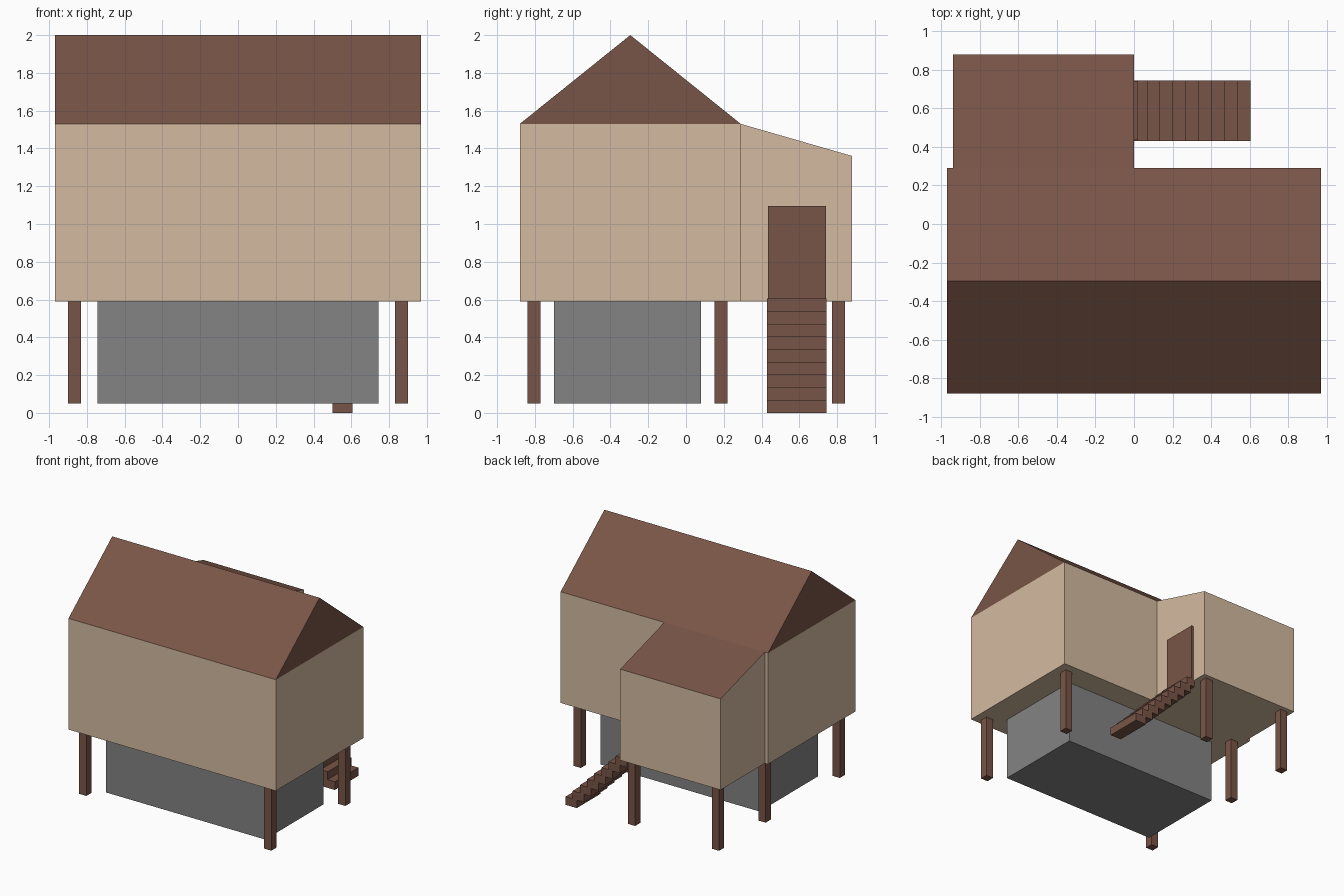
import bpy
import bmesh

if "Cube" in bpy.data.objects:
    bpy.data.objects.remove(bpy.data.objects["Cube"], do_unlink=True)


def linear(c):
    c /= 255
    return c / 12.92 if c <= 0.04045 else ((c + 0.055) / 1.055) ** 2.4


def material(name, *rgb):
    m = bpy.data.materials.new(name)
    m.use_nodes = True
    col = (*[linear(c) for c in rgb], 1)
    m.diffuse_color = col
    bsdf = next(n for n in m.node_tree.nodes if n.type == 'BSDF_PRINCIPLED')
    bsdf.inputs["Base Color"].default_value = col
    bsdf.inputs["Roughness"].default_value = 0.9
    return m


TAN = material("tan_wall", 212, 187, 160)
BROWN = material("brown_wood", 121, 85, 71)
GREY = material("grey_concrete", 131, 131, 131)


def prism(name, profile, x0, x1, *mats, rule=None):
    """Extrude a (y, z) profile along x; rule picks a material per face."""
    bm = bmesh.new()
    face = bm.faces.new([bm.verts.new((x0, y, z)) for y, z in profile])
    ext = bmesh.ops.extrude_face_region(bm, geom=[face])
    moved = [v for v in ext["geom"] if isinstance(v, bmesh.types.BMVert)]
    bmesh.ops.translate(bm, verts=moved, vec=(x1 - x0, 0, 0))
    bmesh.ops.recalc_face_normals(bm, faces=bm.faces)
    bm.normal_update()
    if rule:
        for f in bm.faces:
            f.material_index = rule(f)
    mesh = bpy.data.meshes.new(name)
    bm.to_mesh(mesh)
    bm.free()
    for m in mats:
        mesh.materials.append(m)
    ob = bpy.data.objects.new(name, mesh)
    bpy.context.collection.objects.link(ob)
    return ob


def box(name, x, y, z, mat):
    profile = [(y[0], z[0]), (y[1], z[0]), (y[1], z[1]), (y[0], z[1])]
    return prism(name, profile, *x, mat)


FLOOR, EAVE, FRONT, MID, BACK = 0.59, 1.53, -0.88, 0.29, 0.88

# Main house and gabled roof
box("main_walls", (-0.97, 0.97), (FRONT, MID), (FLOOR, EAVE), TAN)
prism("main_roof", [(FRONT, EAVE), (MID, EAVE), ((FRONT + MID) / 2, 2.0)],
      -0.97, 0.97, BROWN)

# Rear extension with sloping brown top
prism("rear_extension",
      [(MID, FLOOR), (BACK, FLOOR), (BACK, 1.36), (MID, EAVE)],
      -0.94, 0, TAN, BROWN, rule=lambda f: int(f.normal.z > 0.5))

# Closed ground floor under the house
box("ground_floor", (-0.745, 0.745), (-0.70, 0.08), (0.05, FLOOR), GREY)

# Stilts
h = 0.034
for i, (x, y) in enumerate([(-0.865, -0.805), (0.865, -0.805),
                            (-0.865, 0.185), (0.865, 0.185),
                            (-0.865, 0.808), (-0.08, 0.808)]):
    box(f"stilt_{i + 1}", (x - h, x + h), (y - h, y + h), (0.05, FLOOR), BROWN)

# Door in the side of the extension
box("door", (-0.01, 0.02), (0.435, 0.742), (FLOOR, 1.095), BROWN)

# Stairs of overlapping blocks climbing to the door
step = 0.067
for i in range(9):
    x = 0.605 - i * step
    z = i * step
    box(f"stair_{i + 1}", (max(x - 0.105, -0.01), x), (0.43, 0.745),
        (z, z + step + 0.002), BROWN)
